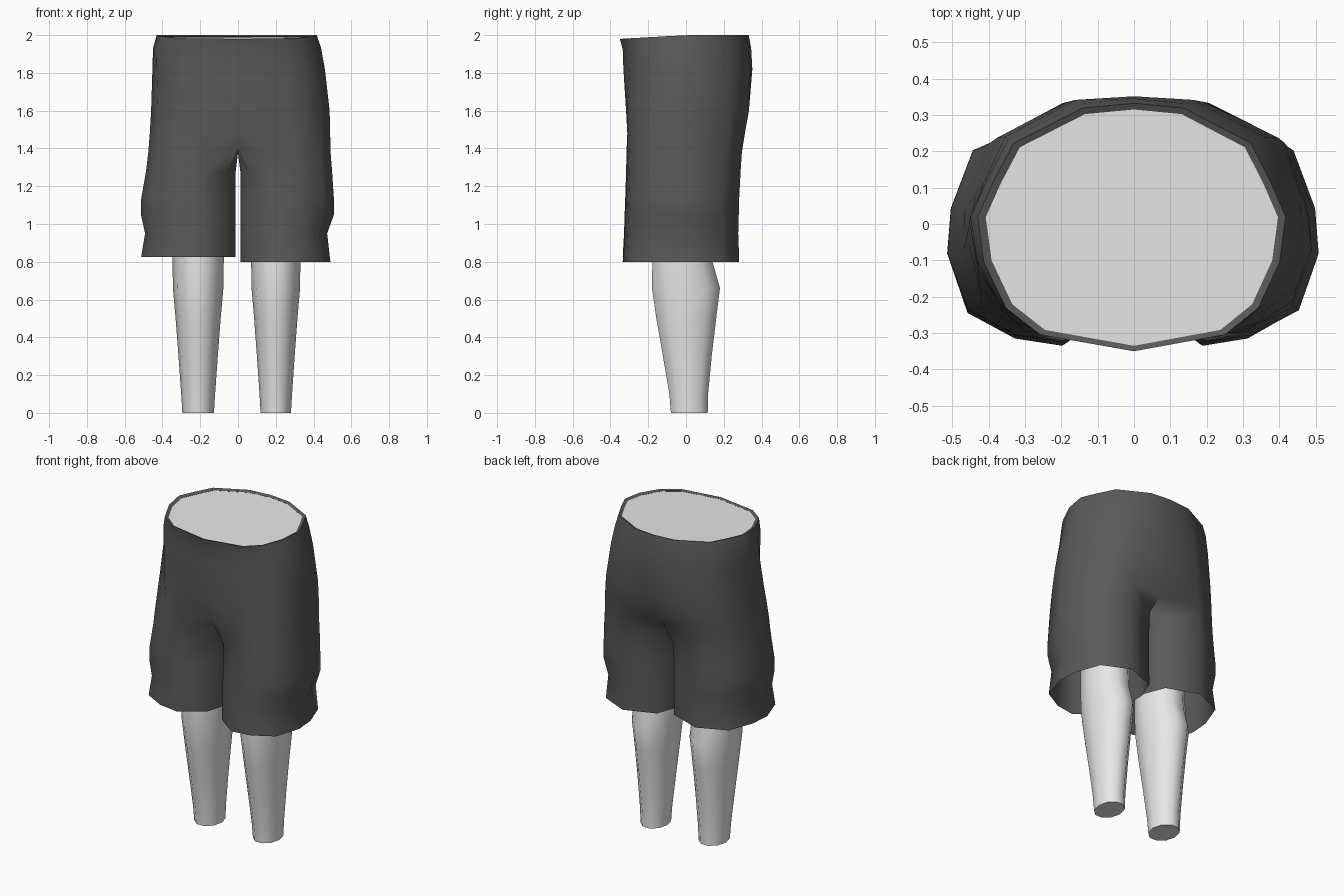
import bpy, bmesh, math

if "Cube" in bpy.data.objects:
    bpy.data.objects.remove(bpy.data.objects["Cube"])

# ---------- materials ----------
def material(name, value):
    m = bpy.data.materials.new(name)
    m.diffuse_color = (value, value, value, 1)
    m.use_nodes = True
    m.node_tree.nodes["Principled BSDF"].inputs["Base Color"].default_value = m.diffuse_color
    return m

cloth = material("dark_grey_cloth", 0.1)
skin = material("light_grey_skin", 0.8)

# ---------- helpers ----------
def bridge(bm, a, b, closed=True):
    n = len(a)
    for i in range(n if closed else n - 1):
        j = (i + 1) % n
        bm.faces.new((a[i], a[j], b[j], b[i]))

def finish(bm, name, mat, angle=60, recalc=True):
    if recalc:
        bmesh.ops.recalc_face_normals(bm, faces=bm.faces)
    me = bpy.data.meshes.new(name)
    bm.to_mesh(me)
    bm.free()
    ob = bpy.data.objects.new(name, me)
    bpy.context.collection.objects.link(ob)
    me.materials.append(mat)
    bpy.ops.object.select_all(action='DESELECT')
    ob.select_set(True)
    bpy.context.view_layer.objects.active = ob
    bpy.ops.object.shade_smooth_by_angle(angle=math.radians(angle))
    return ob

# Half cross-sections from front centre, round the outside, to back centre
WAIST = [(0, -1), (.6, -.87), (.82, -.66), (.96, -.3), (1, .06),
         (.9, .35), (.77, .67), (.33, .96), (0, 1)]
THIGH = [(.08, -.7), (.37, -1), (.63, -.94), (.89, -.73), (1, -.25),
         (.98, .15), (.86, .7), (.5, .97), (.1, .72)]
HIP = [(0, -.93)] + THIGH[1:-1] + [(0, .93)]

def torso_ring(bm, z, xl, xr, yf, yb, blend, slope=0.0):
    half = [(a + (c - a) * blend, b + (d - b) * blend)
            for (a, b), (c, d) in zip(WAIST, HIP)]
    pts = [(u * xr, v) for u, v in half]
    pts += [(-u * xl, v) for u, v in half[-2:0:-1]]
    return [bm.verts.new((x, v * (yf if v < 0 else yb), z + slope * min(v, 0)))
            for x, v in pts]

# ---------- shorts ----------
bm = bmesh.new()
levels = [  # z, left, right, front, back, hip blend, front dip
    (1.992, .408, .396, .335, .315, 0, .018),   # folded inner rim
    (2.0, .43, .417, .35, .332, 0, .02),
    (1.93, .45, .44, .335, .345, 0, .008),
    (1.82, .453, .46, .335, .355, .15, 0),
    (1.6, .46, .485, .33, .345, .55, 0),
    (1.48, .467, .488, .317, .322, .85, 0)]
rings = [torso_ring(bm, *lv) for lv in levels]
for a, b in zip(rings, rings[1:]):
    bridge(bm, a, b)
last = rings[-1]

# Crotch seam shared by both legs, front to back
seam = [bm.verts.new(p) for p in
        [(0, -.25, 1.40), (0, -.09, 1.375), (0, .08, 1.375), (0, .23, 1.40)]]
leg_levels = [  # z, left outer, right outer, front, back
    (1.38, .475, .49, .315, .305),
    (1.28, .487, .498, .317, .298),
    (1.13, .513, .508, .322, .290),
    (1.05, .514, .508, .325, .288),
    (.95, .492, .472, .328, .285),
    (.812, .513, .489, .335, .290)]
for side in (1, -1):
    prev = None
    for k, (z, xl, xr, yf, yb) in enumerate(leg_levels):
        outer, inner = (xr if side > 0 else xl), .012
        if k == len(leg_levels) - 1:
            z -= .012 * side                     # uneven hems
        def vert(u, v):
            return bm.verts.new((side * (inner + u * (outer - inner)),
                                 v * (yf if v < 0 else yb), z))
        if k == 0:
            arc = [seam[0]] + [bm.verts.new((side * u * outer, v * (yf if v < 0 else yb), z))
                               for u, v in THIGH[1:-1]] + [seam[3]]
            ring = arc + [seam[2], seam[1]]
            top = last[:9] if side > 0 else [last[0]] + last[:7:-1]
            bridge(bm, top, arc, closed=False)
        else:
            ring = [vert(u, v) for u, v in THIGH] + [vert(0, .28), vert(0, -.3)]
            bridge(bm, prev, ring)
        prev = ring
finish(bm, "shorts", cloth)

# ---------- waist cap ----------
bm = bmesh.new()
ring = torso_ring(bm, 1.991, .409, .397, .336, .316, 0, .018)
face = bm.faces.new(ring)
face.normal_update()
if face.normal.z < 0:
    face.normal_flip()
finish(bm, "waist_cap", skin, recalc=False)

# ---------- lower legs ----------
shin = [  # z, half width, front, back
    (0, .082, -.08, .115), (.1, .088, -.088, .117), (.3, .102, -.122, .136),
    (.5, .117, -.157, .160), (.66, .131, -.18, .18), (.8, .133, -.178, .14),
    (1.0, .135, -.175, .13)]
for name, cx, k in (("right_leg", .2, .98), ("left_leg", -.211, 1.02)):
    bm = bmesh.new()
    prev = None
    for z, rx, f, b in shin:
        ring = []
        for i in range(10):
            t = math.tau * i / 10
            ring.append(bm.verts.new((cx + rx * k * math.cos(t) * (1.0),
                                      (f + b) / 2 + (b - f) / 2 * math.sin(t) / math.sin(math.radians(72)), z)))
        if prev:
            bridge(bm, prev, ring)
        else:
            bm.faces.new(ring)                   # flat ankle cut
        prev = ring
    bm.faces.new(prev)
    finish(bm, name, skin)
